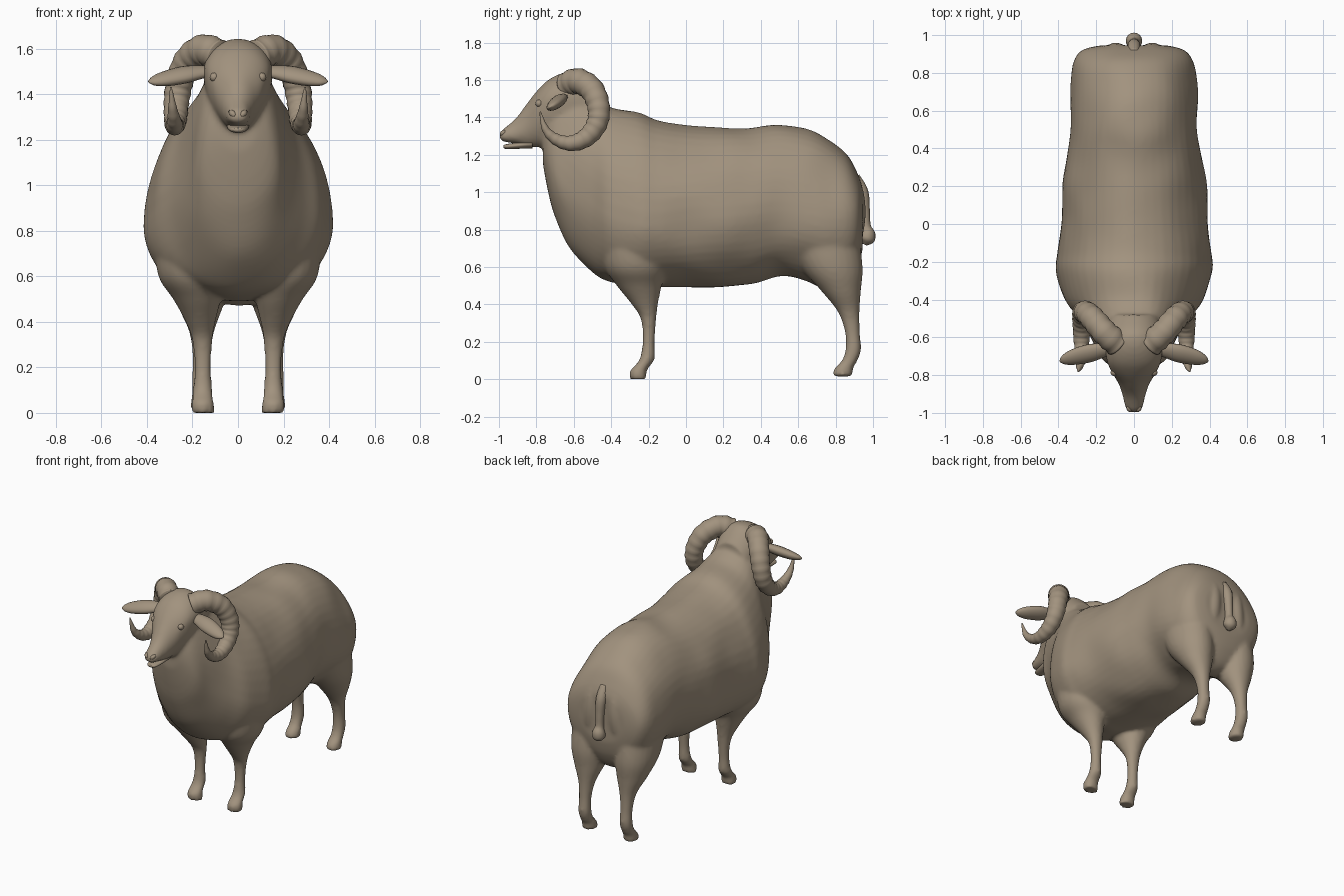
import bpy, bmesh, math
from mathutils import Vector, noise

cube = bpy.data.objects.get("Cube")
if cube:
    bpy.data.objects.remove(cube, do_unlink=True)

wool = bpy.data.materials.new("warm_taupe")
wool.use_nodes = True
COLOUR = (0.36, 0.29, 0.21, 1)
wool.diffuse_color = COLOUR
wool.node_tree.nodes["Principled BSDF"].inputs["Base Color"].default_value = COLOUR
X, Y, Z = Vector((1, 0, 0)), Vector((0, 1, 0)), Vector((0, 0, 1))


def spline(rows, steps):
    """Catmull-Rom interpolation of every column of the stations."""
    out = []
    for i in range(len(rows) - 1):
        four = [rows[max(i - 1, 0)], rows[i], rows[i + 1], rows[min(i + 2, len(rows) - 1)]]
        for k in range(steps):
            t = k / steps
            out.append([b + 0.5 * t * (c - a + t * (2*a - 5*b + 4*c - d + t * (3*(b - c) + d - a)))
                        for a, b, c, d in zip(*four)])
    return out + [list(rows[-1])]


def loft(bm, rings, n=32):
    """Skin rings given as centre, side, upper and lower radius vectors."""
    loops = []
    for c, u, up, low in rings:
        loop = []
        for k in range(n):
            a = math.tau * k / n
            s = math.sin(a)
            loop.append(bm.verts.new(c + u * math.cos(a) + (up * s if s > 0 else low * -s)))
        loops.append(loop)
    for a, b in zip(loops, loops[1:]):
        for k in range(n):
            bm.faces.new((a[k], a[k - 1], b[k - 1], b[k]))
    bm.faces.new(loops[0])
    bm.faces.new(loops[-1][::-1])
    return [v for loop in loops for v in loop]


def along_y(rows, steps=5):
    """Stations: y, bottom, top, half width, height of the widest point."""
    return [(Vector((0, y, m)), X * w, Z * (t - m), Z * (b - m))
            for y, b, t, w, m in spline(rows, steps)]


def along_z(rows, side, steps=5):
    """Stations: x, y, z, x radius, y radius."""
    return [(Vector((x * side, y, z)), X * rx, Y * ry, Y * -ry)
            for x, y, z, rx, ry in spline(rows, steps)]


def along_path(rows, side=1, steps=6, flat=1, ridge=0, ref=Y):
    """Stations: x, y, z, radius; flat squashes, ridge adds growth rings."""
    pts = spline(rows, steps)
    rings = []
    for i, (x, y, z, r) in enumerate(pts):
        t = Vector(pts[min(i + 1, len(pts) - 1)][:3]) - Vector(pts[max(i - 1, 0)][:3])
        t.x *= side
        u = (ref - t * (ref.dot(t) / t.length_squared)).normalized()
        v = t.normalized().cross(u)
        r = max(r, 0.003) * (1 + ridge * math.sin(i * math.tau / 4))
        rings.append((Vector((x * side, y, z)), u * r, v * r * flat, v * -r * flat))
    return rings


def finish(name, bm):
    bmesh.ops.recalc_face_normals(bm, faces=bm.faces[:])
    mesh = bpy.data.meshes.new(name)
    bm.to_mesh(mesh)
    bm.free()
    for p in mesh.polygons:
        p.use_smooth = True
    mesh.materials.append(wool)
    ob = bpy.data.objects.new(name, mesh)
    bpy.context.collection.objects.link(ob)
    return ob


def part(name, rings, n=16):
    bm = bmesh.new()
    loft(bm, rings, n)
    return finish(name, bm)


# Fleecy torso and neck
TORSO = [(-.765, 1.15, 1.34, .08, 1.24), (-.74, 1.02, 1.44, .14, 1.2),
         (-.70, .87, 1.53, .18, 1.12), (-.62, .7, 1.59, .22, 1.02),
         (-.5, .57, 1.52, .29, .92), (-.4, .515, 1.455, .365, .86),
         (-.25, .49, 1.425, .415, .82), (-.15, .49, 1.385, .41, .82),
         (.0, .49, 1.36, .39, .85), (.2, .49, 1.345, .385, .87),
         (.35, .51, 1.345, .36, .88), (.5, .55, 1.358, .335, .9),
         (.65, .52, 1.335, .335, .88), (.76, .47, 1.28, .33, .86),
         (.86, .5, 1.2, .315, .86), (.92, .6, 1.1, .27, .86), (.945, .7, 1.03, .18, .86)]
# Skull and muzzle
HEAD = [(-.998, 1.283, 1.315, .022, 1.295), (-.975, 1.27, 1.34, .045, 1.3),
        (-.91, 1.258, 1.395, .06, 1.31), (-.85, 1.24, 1.475, .08, 1.36),
        (-.79, 1.24, 1.55, .115, 1.45), (-.73, 1.24, 1.605, .142, 1.49),
        (-.65, 1.25, 1.64, .152, 1.5), (-.57, 1.25, 1.635, .145, 1.48),
        (-.48, 1.25, 1.55, .13, 1.4)]
FRONT_LEG = [(.21, -.28, .76, .16, .18), (.205, -.27, .6, .145, .165), (.18, -.25, .5, .105, .12),
             (.165, -.22, .4, .066, .07), (.157, -.2, .32, .045, .041),
             (.155, -.2, .2, .036, .032), (.155, -.208, .11, .042, .04),
             (.155, -.235, .07, .045, .042), (.155, -.255, .045, .05, .045), (.155, -.255, .0, .053, .045)]
HIND_LEG = [(.17, .72, .8, .14, .2), (.17, .78, .6, .135, .165), (.165, .83, .47, .1, .105),
            (.16, .87, .36, .056, .058), (.16, .89, .25, .04, .04),
            (.16, .895, .16, .042, .042), (.16, .875, .1, .042, .042),
            (.16, .845, .06, .046, .05), (.16, .835, .015, .05, .056)]

bm = bmesh.new()
for v in loft(bm, along_y(TORSO), 48):
    v.co.x *= 1 + 0.04 * noise.noise(v.co * 4)
    v.co.z += 0.012 * noise.noise(v.co * 5)
loft(bm, along_y(HEAD), 32)
for side in (1, -1):
    loft(bm, along_z(FRONT_LEG, side), 24)
    loft(bm, along_z(HIND_LEG, side), 24)
    # Fleece fold beside the tail
    loft(bm, along_path([(.10, .86, 1.12, .03), (.09, .90, 1.0, .05),
                         (.10, .905, .85, .055), (.12, .88, .68, .04)], side, ref=X), 16)
    # Dewclaw bump at the back of the front ankle
    loft(bm, along_z([(.155, -.195, .14, .015, .012), (.155, -.188, .11, .032, .022),
                      (.155, -.2, .08, .02, .012)], side), 12)
body = finish("body", bm)
skin = body.modifiers.new("blend", 'REMESH')
skin.mode = 'VOXEL'
skin.voxel_size = 0.013
skin.use_smooth_shade = True
soft = body.modifiers.new("soften", 'SMOOTH')
soft.factor = 0.5
soft.iterations = 6

# Lower jaw
part("lower_jaw", along_y([(-.975, 1.236, 1.252, .02, 1.244), (-.955, 1.23, 1.258, .035, 1.245),
                           (-.9, 1.232, 1.268, .044, 1.25), (-.82, 1.235, 1.3, .05, 1.26)]), 20)

HORN = [(.085, -.635, 1.57, .07), (.15, -.58, 1.595, .068), (.215, -.505, 1.55, .065),
        (.255, -.468, 1.46, .06), (.27, -.475, 1.37, .056), (.275, -.53, 1.295, .05),
        (.278, -.61, 1.262, .042), (.28, -.69, 1.28, .032), (.287, -.75, 1.335, .02),
        (.295, -.78, 1.43, .004)]
EAR = [(.12, -.665, 1.5, .03), (.17, -.67, 1.497, .042), (.24, -.685, 1.485, .052),
       (.32, -.705, 1.468, .045), (.37, -.72, 1.458, .028), (.393, -.728, 1.455, .005)]
for side, label in ((1, "left"), (-1, "right")):
    part(label + "_horn", along_path(HORN, side, steps=8, ridge=.035, ref=X), 20)
    part(label + "_ear", along_path(EAR, side, flat=.62, ref=Vector((0, .85, .5))), 16)
    # Eye
    part(label + "_eye", [(Vector((side * .104, -.785, 1.475 + .02 * math.cos(a))),
                           X * r, Y * r, Y * -r)
                          for a in [math.pi * k / 8 for k in range(9)]
                          for r in [.02 * math.sin(a) + .0005]], 12)
    # Nostril pad
    part(label + "_nostril", along_path([(.012, -.985, 1.305, .01), (.024, -.98, 1.315, .014),
                                         (.034, -.965, 1.325, .008)], side, steps=3), 10)

# Hanging tail with a tufted end
part("tail", along_path([(0, .9, 1.08, .03), (0, .94, 1.0, .035), (0, .955, .9, .028),
                         (0, .96, .82, .028), (0, .97, .775, .042), (0, .965, .745, .04),
                         (0, .955, .72, .012)], ref=X), 16)
